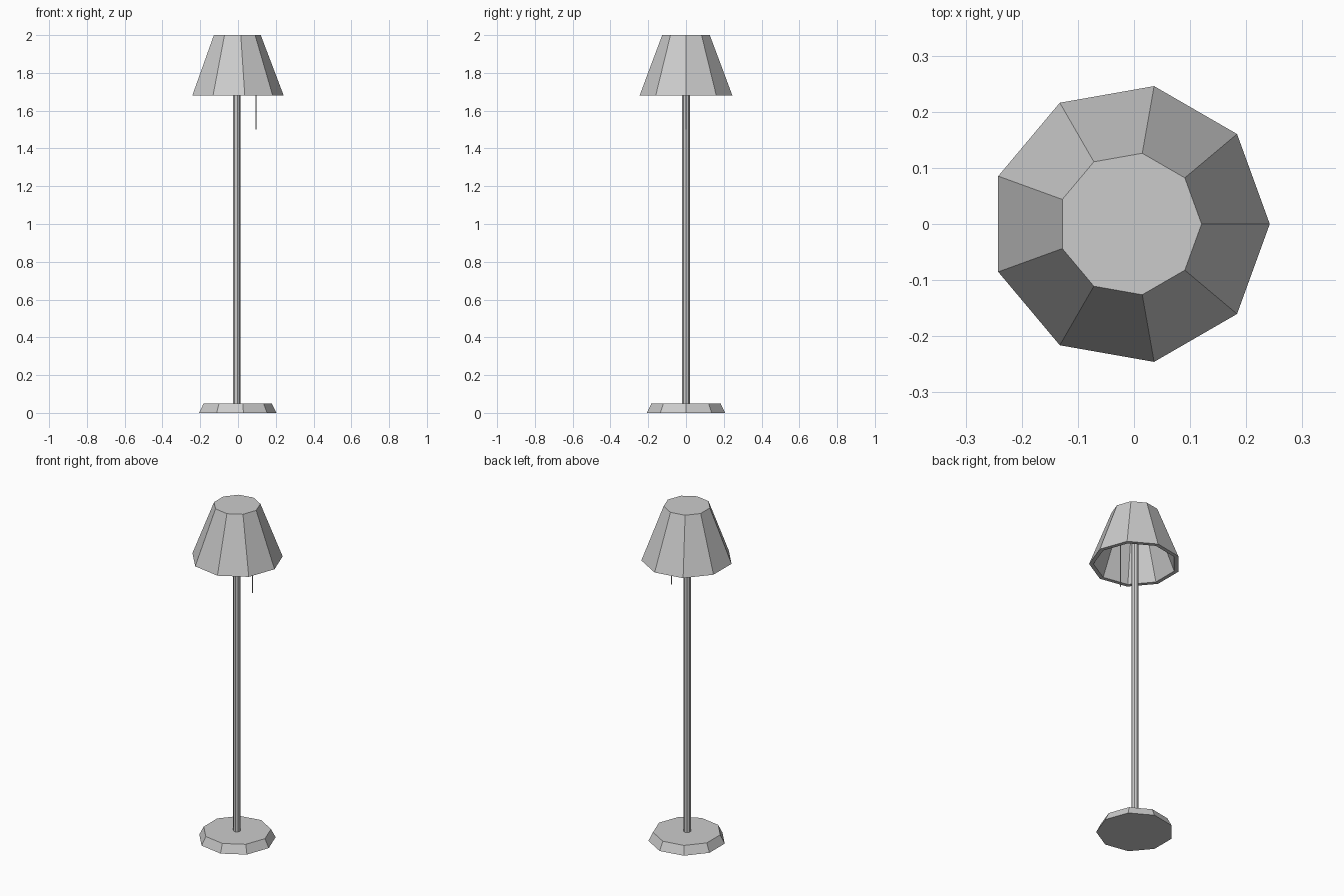
import bpy, bmesh
from math import cos, sin, tau

if "Cube" in bpy.data.objects:
    bpy.data.objects.remove(bpy.data.objects["Cube"])

CX = -0.0075  # shared axis of the nine-sided parts


def lathe(name, profile, sides=9, cx=CX):
    """Sweep (radius, z) rings around a vertical axis and cap both ends."""
    bm = bmesh.new()
    rings = [[bm.verts.new((cx + r * cos(tau * i / sides), r * sin(tau * i / sides), z))
              for i in range(sides)] for r, z in profile]
    for a, b in zip(rings, rings[1:]):
        for i in range(sides):
            j = (i + 1) % sides
            bm.faces.new((a[i], a[j], b[j], b[i]))
    bm.faces.new(rings[0])
    bm.faces.new(rings[-1])
    bmesh.ops.recalc_face_normals(bm, faces=bm.faces)
    mesh = bpy.data.meshes.new(name)
    bm.to_mesh(mesh)
    bm.free()
    obj = bpy.data.objects.new(name, mesh)
    bpy.context.collection.objects.link(obj)
    return obj


# Bevelled foot
lathe("base", [(0.211, 0), (0.186, 0.05)])

# Upright, running up inside the shade
lathe("pole", [(0.0205, 0.05), (0.0205, 1.975)])

# Thick hollow shade, closed on top: outer skin, lower rim, inner skin
lathe("shade", [(0.128, 2.0), (0.2495, 1.68), (0.226, 1.68), (0.114, 1.975)])

# Pull cord hanging from inside the shade
lathe("pull_cord", [(0.003, 1.5), (0.003, 1.975)], sides=6, cx=0.095)
